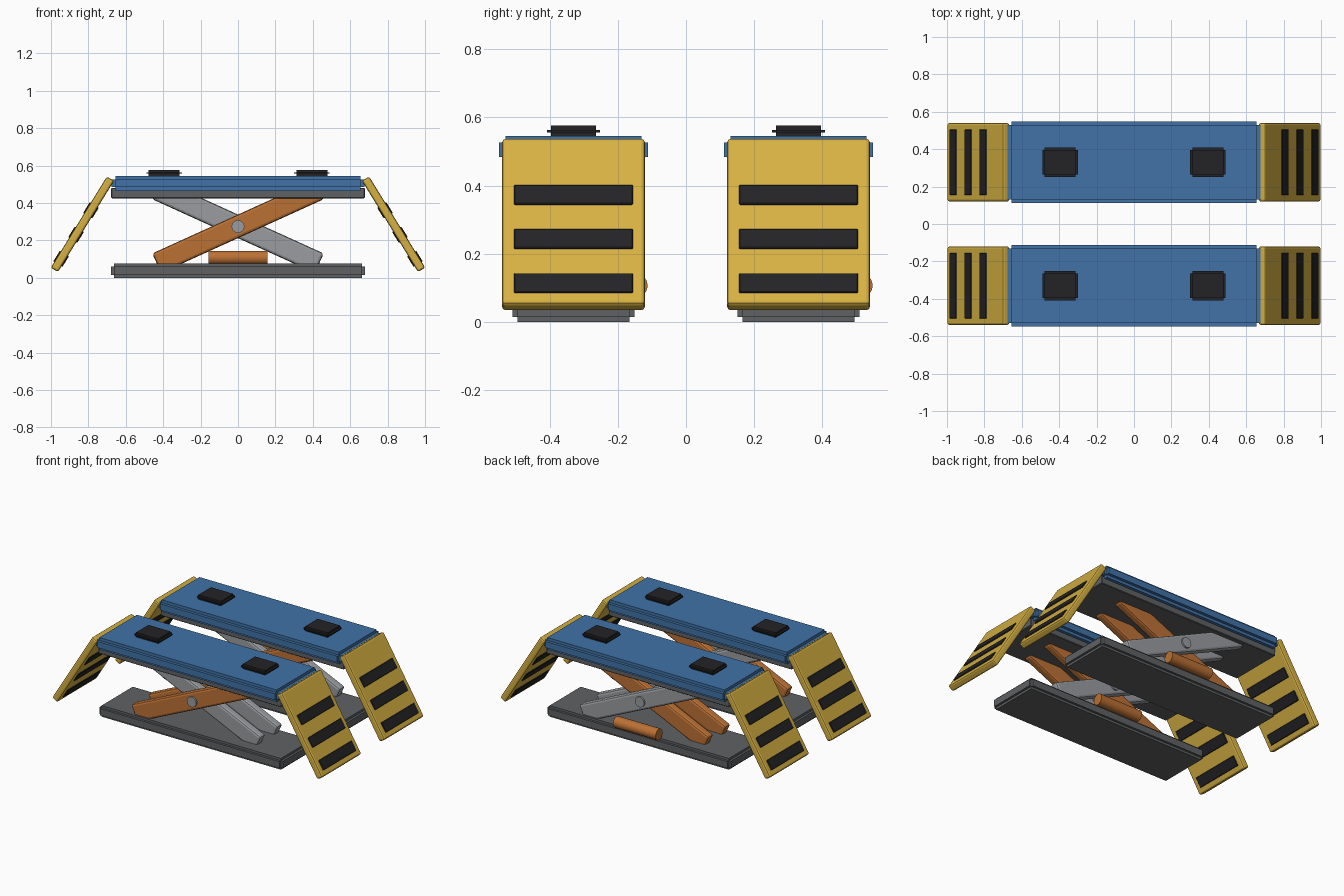
import bpy
import bmesh
from math import radians, pi
from mathutils import Matrix, Vector

cube = bpy.data.objects.get("Cube")
if cube:
    bpy.data.objects.remove(cube, do_unlink=True)


def material(name, r, g, b):
    mat = bpy.data.materials.new(name)
    mat.use_nodes = True
    mat.diffuse_color = (r, g, b, 1)
    shader = mat.node_tree.nodes["Principled BSDF"]
    shader.inputs["Base Color"].default_value = (r, g, b, 1)
    shader.inputs["Roughness"].default_value = 0.6
    return mat


BLUE = material("deck blue", 0.052, 0.17, 0.39)
YELLOW = material("ramp yellow", 0.68, 0.44, 0.055)
ORANGE = material("arm orange", 0.5, 0.165, 0.035)
STEEL = material("light steel", 0.32, 0.335, 0.35)
DARK = material("dark steel", 0.115, 0.12, 0.125)
BLACK = material("rubber black", 0.017, 0.017, 0.019)


def finish(name, bm, mat, place, bevel=0.0, segments=1):
    mesh = bpy.data.meshes.new(name)
    bm.to_mesh(mesh)
    bm.free()
    mesh.materials.append(mat)
    obj = bpy.data.objects.new(name, mesh)
    bpy.context.collection.objects.link(obj)
    obj.matrix_world = place
    if bevel:
        mod = obj.modifiers.new("edge bevel", "BEVEL")
        mod.width = bevel
        mod.segments = segments
    return obj


def add_box(bm, size):
    bmesh.ops.create_cube(bm, size=1, matrix=Matrix.Diagonal((*size, 1)))


def box(name, center, size, mat, angle=0.0, bevel=0.0, segments=1):
    bm = bmesh.new()
    add_box(bm, size)
    place = Matrix.Translation(center) @ Matrix.Rotation(angle, 4, "Y")
    return finish(name, bm, mat, place, bevel, segments)


def stepped_box(name, center, size, step, mat):
    """Box whose edges are rebated: three crossing slabs."""
    bm = bmesh.new()
    for axis in range(3):
        slab = [s - 2 * step for s in size]
        slab[axis] = size[axis]
        add_box(bm, slab)
    return finish(name, bm, mat, Matrix.Translation(center))


def rod(name, center, radius, length, axis, mat, sides=32):
    bm = bmesh.new()
    bmesh.ops.create_cone(bm, cap_ends=True, segments=sides, radius1=radius,
                          radius2=radius, depth=length)
    for face in bm.faces:
        face.smooth = len(face.verts) == 4
    for edge in bm.edges:
        edge.smooth = not any(len(f.verts) > 4 for f in edge.link_faces)
    turn = Matrix.Rotation(pi / 2, 4, axis)
    return finish(name, bm, mat, Matrix.Translation(center) @ turn)


RAMP_ANGLE = radians(58.4)
ARM_ANGLE = radians(24.4)
RAMP_THICK = 0.045


def ramp(label, y, side):
    angle = side * RAMP_ANGLE
    center = Vector((side * 0.832, y, 0.286))
    box(f"{label}_ramp", center, (0.572, 0.42, RAMP_THICK), YELLOW, angle, 0.011, 2)
    # hazard stripes on both faces
    turn = Matrix.Rotation(angle, 3, "Y")
    for i in range(3):
        for face in (-1, 1):
            along = side * (0.065 + (i - 1) * 0.152)
            spot = center + turn @ Vector((along, 0, face * (RAMP_THICK / 2 + 0.002)))
            box(f"{label}_ramp_stripe", spot, (0.067, 0.35, 0.008), BLACK, angle, 0.003)


def lift(label, y):
    # base, upper frame and deck
    stepped_box(f"{label}_base", (0, y, 0.0375), (1.356, 0.358, 0.075), 0.015, DARK)
    box(f"{label}_upper_frame", (0, y, 0.4525), (1.356, 0.358, 0.055), DARK, bevel=0.004)
    stepped_box(f"{label}_deck", (0, y, 0.505), (1.35, 0.436, 0.08), 0.019, BLUE)
    # crossed arms in two pairs on one pivot
    for pair in (-0.09, 0.09):
        box(f"{label}_orange_arm", (0, y + pair - 0.033, 0.275), (0.955, 0.056, 0.115),
            ORANGE, -ARM_ANGLE, 0.014, 2)
        box(f"{label}_steel_arm", (0, y + pair + 0.033, 0.275), (0.955, 0.056, 0.115),
            STEEL, ARM_ANGLE, 0.014, 2)
    rod(f"{label}_pivot_pin", (0, y, 0.274), 0.034, 0.325, "X", STEEL)
    # drive cylinder along the back edge
    rod(f"{label}_drive_cylinder", (0, y + 0.18, 0.107), 0.037, 0.315, "Y", ORANGE)
    # pads and ramps at both ends
    for side in (-1, 1):
        end = "left" if side > 0 else "right"
        stepped_box(f"{label}_{end}_pad", (side * 0.395, y, 0.56),
                    (0.19, 0.156, 0.032), 0.0125, BLACK)
        ramp(f"{label}_{end}", y, side)


lift("front", -0.33)
lift("back", 0.33)
